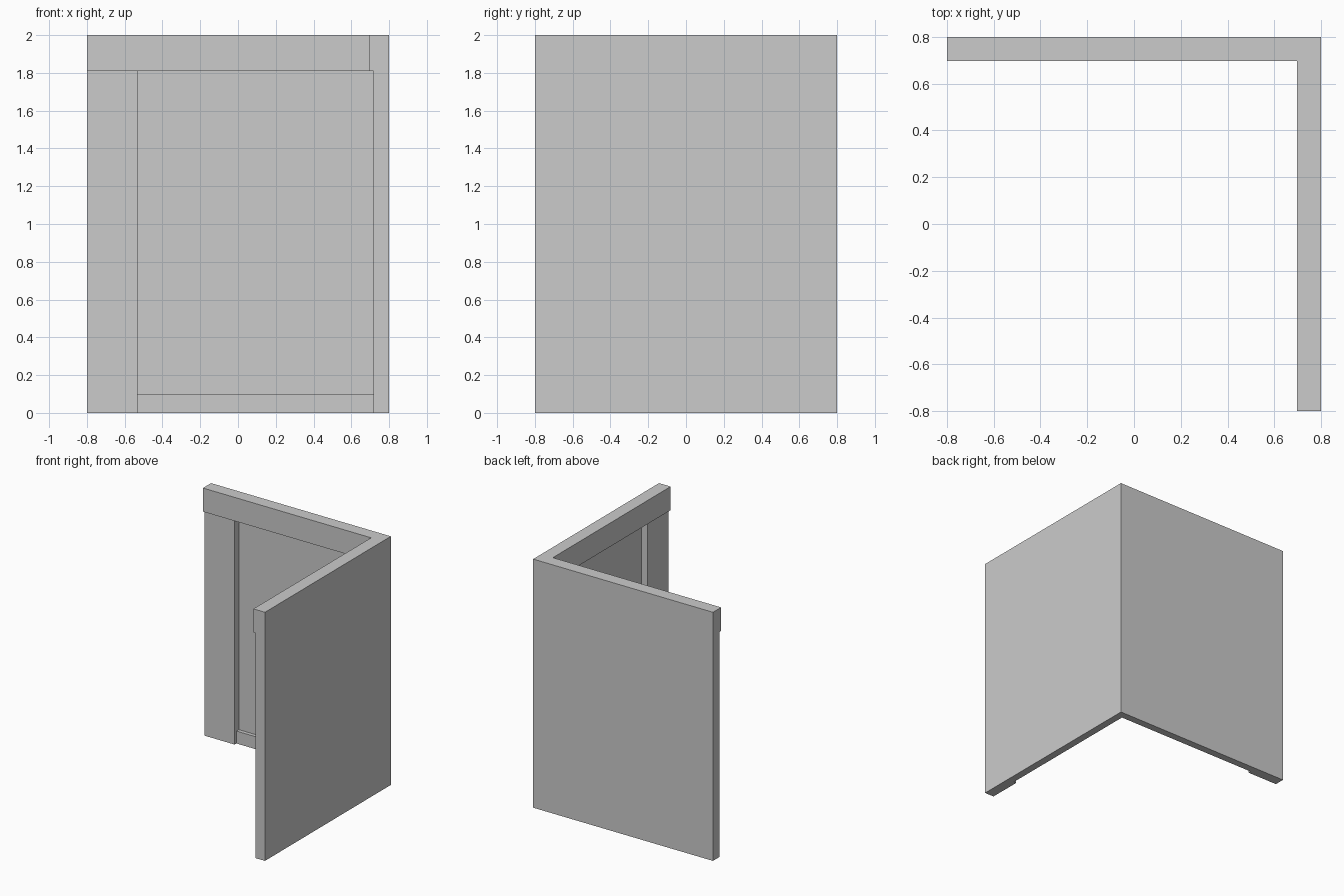
import bpy, bmesh

if "Cube" in bpy.data.objects:
    bpy.data.objects.remove(bpy.data.objects["Cube"])

HALF = 0.8       # outer half width of the corner
PANEL = 0.03     # depths measured from the outer face
BASE = 0.06
POST = 0.083
BEAM = 0.103
POST_END = -0.532
BASE_TOP, BEAM_BOTTOM, TOP = 0.1, 1.81, 2.0


def prism(name, outline, z0, z1):
    bm = bmesh.new()
    face = bm.faces.new([bm.verts.new((x, y, z0)) for x, y in outline])
    ext = bmesh.ops.extrude_face_region(bm, geom=[face])
    verts = [g for g in ext["geom"] if isinstance(g, bmesh.types.BMVert)]
    bmesh.ops.translate(bm, verts=verts, vec=(0, 0, z1 - z0))
    bmesh.ops.recalc_face_normals(bm, faces=bm.faces)
    mesh = bpy.data.meshes.new(name)
    bm.to_mesh(mesh)
    bm.free()
    obj = bpy.data.objects.new(name, mesh)
    bpy.context.collection.objects.link(obj)
    return obj


def corner_strip(name, d0, d1, start, z0, z1):
    """L-shaped strip lying between depths d0 and d1 from the outer faces."""
    a, b = HALF - d0, HALF - d1
    prism(name, [(start, a), (a, a), (a, start),
                 (b, start), (b, b), (start, b)], z0, z1)


# Thin outer wall panels
corner_strip("wall_panel", 0, PANEL, -HALF, 0, TOP)
# Baseboard between the posts
corner_strip("baseboard", PANEL, BASE, POST_END, 0, BASE_TOP)
# Header beam around the top
corner_strip("header_beam", PANEL, BEAM, -HALF, BEAM_BOTTOM, TOP)

# End posts, the second one mirrored across the corner diagonal
post = [(-HALF, HALF - POST), (POST_END, HALF - POST),
        (POST_END, HALF - PANEL), (-HALF, HALF - PANEL)]
prism("back_wall_post", post, 0, BEAM_BOTTOM)
prism("right_wall_post", [(y, x) for x, y in post], 0, BEAM_BOTTOM)
